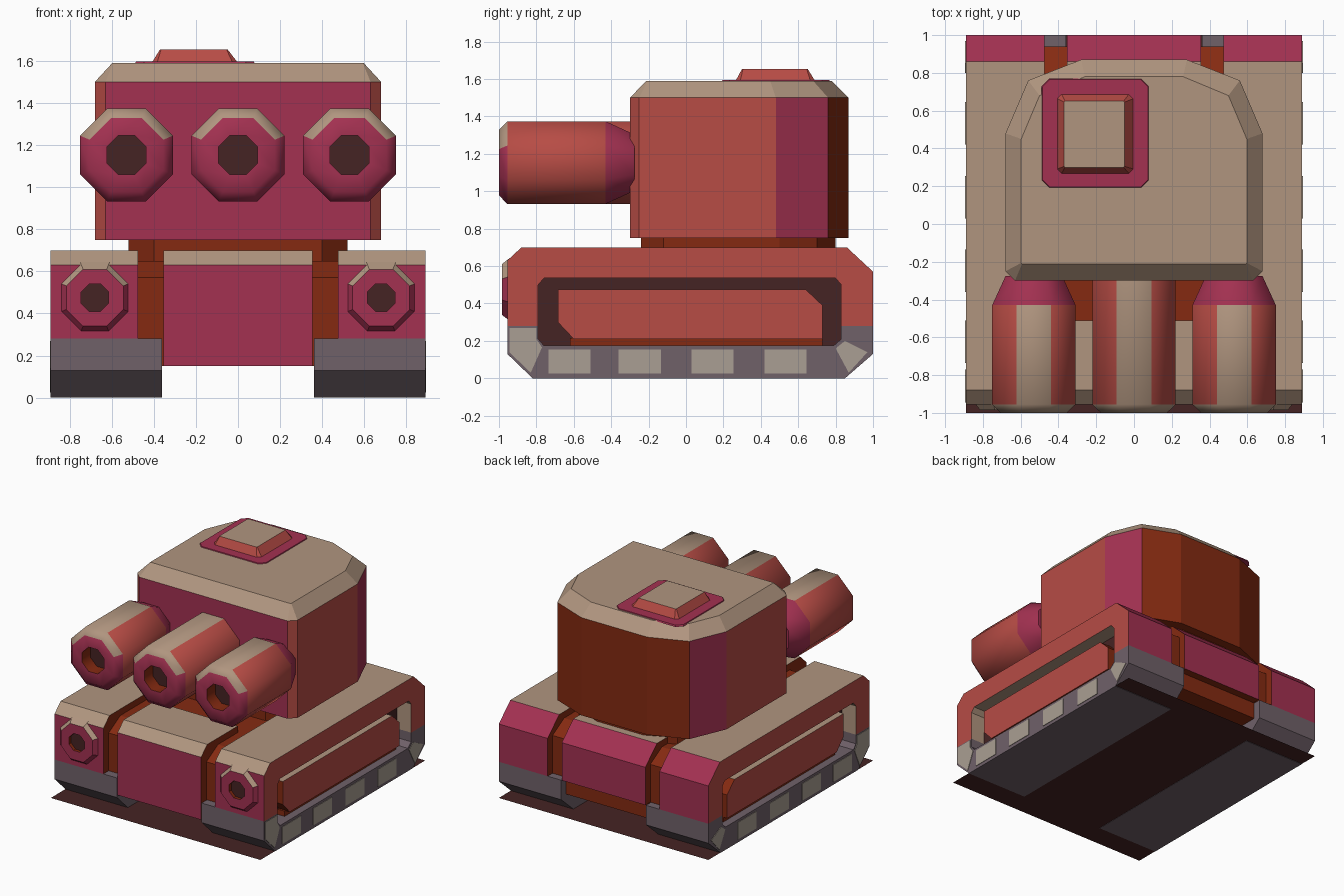
import bpy, bmesh, math
from mathutils import Vector

if "Cube" in bpy.data.objects:
    bpy.data.objects.remove(bpy.data.objects["Cube"])


def srgb(*c):
    f = lambda v: v / 12.92 if v <= 0.04045 else ((v + 0.055) / 1.055) ** 2.4
    return [f(v / 255) for v in c] + [1]


COLORS = {"red": (183, 76, 69), "magenta": (163, 49, 81), "tan": (176, 149, 127),
          "brown": (133, 42, 17), "track_grey": (112, 97, 105),
          "light_grey": (170, 159, 147), "dark": (69, 35, 35)}
RED, MAG, TAN, BRN, GREY, LIGHT, DARK = range(7)
MATS = []
for cname, rgb in COLORS.items():
    m = bpy.data.materials.new(cname)
    m.diffuse_color = srgb(*rgb)
    m.use_nodes = True
    m.node_tree.nodes["Principled BSDF"].inputs["Base Color"].default_value = m.diffuse_color
    MATS.append(m)


def loft(name, rings, rule, smooth=None):
    """Skin equal-length rings, cap both ends, colour by rule(normal, centre, segment)."""
    bm = bmesh.new()
    vs = [[bm.verts.new(p) for p in r] for r in rings]
    n = len(rings[0])
    tagged = [(bm.faces.new(vs[0]), -1), (bm.faces.new(vs[-1]), len(rings) - 1)]
    for k in range(len(rings) - 1):
        for i in range(n):
            j = (i + 1) % n
            tagged.append((bm.faces.new((vs[k][i], vs[k][j], vs[k + 1][j], vs[k + 1][i])), k))
    bmesh.ops.recalc_face_normals(bm, faces=bm.faces)
    bm.normal_update()
    for f, k in tagged:
        c = sum((v.co for v in f.verts), Vector()) / len(f.verts)
        f.material_index = rule(f.normal, c, k) if callable(rule) else rule
    me = bpy.data.meshes.new(name)
    bm.to_mesh(me)
    bm.free()
    for m in MATS:
        me.materials.append(m)
    ob = bpy.data.objects.new(name, me)
    bpy.context.collection.objects.link(ob)
    if smooth:
        bpy.ops.object.select_all(action='DESELECT')
        ob.select_set(True)
        bpy.context.view_layer.objects.active = ob
        bpy.ops.object.shade_smooth_by_angle(angle=math.radians(smooth))
    return ob


def side(pts, x):           # (y, z) profile placed at x
    return [(x, y, z) for y, z in pts]


def plan(half, z):          # right half outline, front to back, mirrored at height z
    return [(x, y, z) for x, y in half] + [(-x, y, z) for x, y in reversed(half)]


def rect(x0, x1, y0, y1, z, c=0.0):
    p = [(x0 + c, y0), (x1 - c, y0), (x1, y0 + c), (x1, y1 - c),
         (x1 - c, y1), (x0 + c, y1), (x0, y1 - c), (x0, y0 + c)]
    return [(x, y, z) for x, y in p]


def octagon(cx, y, cz, apothem):
    r = apothem / math.cos(math.pi / 8)
    a = [math.pi / 8 + i * math.pi / 4 for i in range(8)]
    return [(cx + r * math.cos(t), y, cz + r * math.sin(t)) for t in a]


# --- track pods with a recessed side bay
OUTER = [(-.82, 0), (.85, 0), (1, .13), (1, .28), (1, .57), (.86, .7),
         (-.88, .7), (-.955, .63), (-.955, .28), (-.955, .13)]
BAY = [(-.76, .175), (.79, .175), (.83, .21), (.83, .28), (.83, .5), (.8, .535),
       (-.76, .535), (-.79, .5), (-.79, .28), (-.79, .21)]
LOWER = OUTER[:4] + OUTER[8:]
PANEL = [(-.6, .21), (.73, .21), (.73, .39), (.64, .475), (-.685, .475), (-.685, .3)]
SILL = [(-.62, .17), (.73, .17), (.73, .215), (-.62, .215)]


def hull_color(n, c):
    if n.z > .5 and c.y < .85:
        return TAN
    return MAG if abs(n.y) > .3 else BRN


def pod_color(n, c, k):
    if k == -1:
        return BRN
    if k == 3:
        return DARK
    if c.z < .28:
        return GREY
    return (hull_color(n, c), RED, TAN)[k]


def panel_color(n, c, k):
    if k == 1:
        return RED
    return TAN if n.z > .9 else BRN


PADS = [[(y, .025), (y + .225, .025), (y + .225, .155), (y, .155)]
        for y in (-.735, -.36, .03, .42)]
PADS += [[(-.945, .27), (-.945, .14), (-.83, .03), (-.77, .165), (-.8, .21), (-.8, .27)],
         [(.8, .16), (.87, .03), (.97, .14), (.85, .2)]]

for s, tag in ((1, "right"), (-1, "left")):
    loft("track_pod_" + tag, [side(OUTER, s * .475), side(OUTER, s * .89),
                              side(BAY, s * .89), side(BAY, s * .77)], pod_color)
    loft("track_inner_" + tag, [side(LOWER, s * .36), side(LOWER, s * .475)], GREY)
    loft("side_panel_" + tag, [side(PANEL, s * .77), side(PANEL, s * .86)], panel_color)
    loft("panel_sill_" + tag, [side(SILL, s * .77), side(SILL, s * .83)], BRN)
    for i, p in enumerate(PADS):
        loft(f"track_pad_{tag}_{i}", [side(p, s * .888), side(p, s * .894)], LIGHT)
    # headlight with a recessed centre
    loft("headlight_" + tag,
         [octagon(s * .68, y, .475, r) for y, r in
          ((-.94, .17), (-.985, .135), (-.985, .065), (-.96, .065))],
         lambda n, c, k: DARK if k == 3 else BRN if k == 2
         else TAN if k == 0 and n.z > .3 else MAG)

# --- hull centre: brown core, front and rear blocks, floor plate
CORE = [(-.89, .15), (.94, .15), (.94, .57), (.8, .65), (-.75, .65), (-.89, .57)]
FRONT = [(-.955, .15), (-.51, .15), (-.51, .7), (-.88, .7), (-.955, .63)]
REAR = [(.5, .28), (1, .28), (1, .57), (.86, .7), (.5, .7)]
loft("hull_core", [side(CORE, -.48), side(CORE, .48)], BRN)
for name, prof in (("front_block", FRONT), ("rear_block", REAR)):
    loft(name, [side(prof, -.355), side(prof, .355)],
         lambda n, c, k: BRN if c.y > -.6 and n.y < -.5 or -.6 < c.y < -.5 else hull_color(n, c))
floor = bpy.data.meshes.new("floor_plate")
floor.from_pydata([(-.89, -1, .002), (.89, -1, .002), (.89, 1, .002), (-.89, 1, .002)],
                  [], [(0, 1, 2, 3)])
floor.materials.append(MATS[DARK])
bpy.context.collection.objects.link(bpy.data.objects.new("floor_plate", floor))

# --- turret and its ring
RING = [(.4, -.24), (.52, -.12), (.52, .5), (.42, .7), (.2, .8)]
WALL = [(.63, -.3), (.68, -.25), (.68, .48), (.56, .76), (.28, .87)]
ROOF = [(.593, -.212), (.597, -.206), (.597, .45), (.5, .68), (.26, .78)]
loft("turret_ring", [plan(RING, .6), plan(RING, .76)], BRN)


def turret_color(n, c, k):
    if k == -1:
        return BRN
    if k > 0:
        return TAN
    if n.y < -.9 or .5 < c.y < .75:
        return MAG
    return BRN if c.y > .75 else RED


loft("turret", [plan(WALL, .75), plan(WALL, 1.5), plan(ROOF, 1.59)], turret_color)

# --- roof hatch
loft("hatch_plate", [rect(-.49, .08, .19, .77, 1.585, .04),
                     rect(-.485, .075, .195, .765, 1.596, .04)], MAG)
loft("hatch_lid", [rect(-.41, 0, .265, .69, 1.59, .025),
                   rect(-.37, -.05, .3, .65, 1.655, .005)],
     lambda n, c, k: TAN if k == 1 else RED)


# --- three octagonal barrels
def barrel_color(n, c, k):
    if k == 5:
        return DARK
    if k == 4:
        return BRN
    if k == 1:
        return TAN if n.z > .9 else RED
    if k == 2:
        return TAN if n.z > .3 else MAG
    return MAG


for x, tag in ((-.53, "left"), (0, "middle"), (.53, "right")):
    back = .15 if x else .221
    loft("barrel_" + tag,
         [octagon(x, y, 1.153, r) for y, r in
          ((-.275, back), (-.43 if x else -.29, .221), (-.955, .221),
           (-1, .175), (-1, .093), (-.9, .093))], barrel_color, smooth=46)
